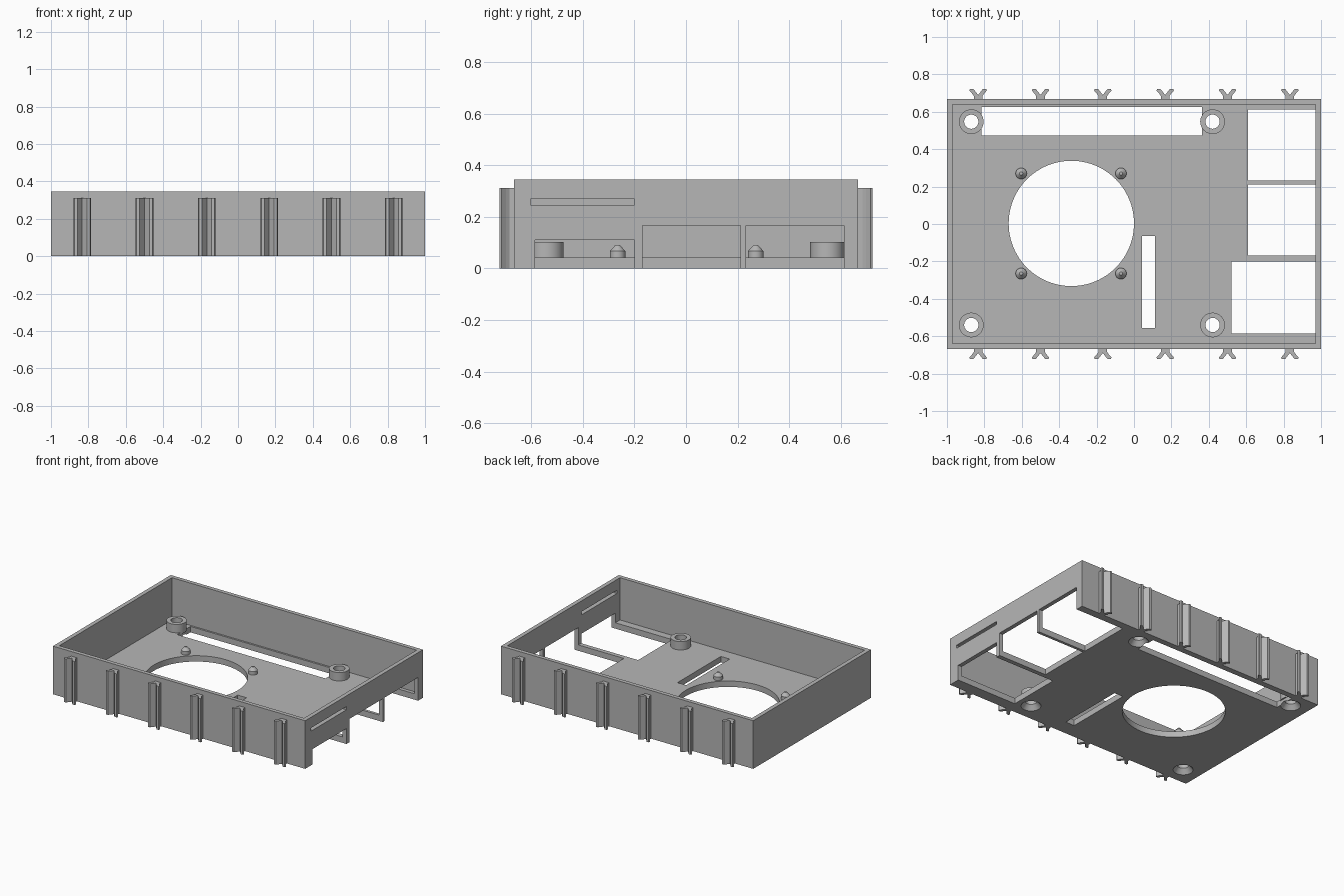
import bpy
import bmesh
from math import radians
from mathutils import Matrix, Vector

cube = bpy.data.objects.get("Cube")
if cube:
    bpy.data.objects.remove(cube, do_unlink=True)

grey = bpy.data.materials.new("plain grey")
grey.use_nodes = True
grey.diffuse_color = (0.47, 0.47, 0.47, 1)
grey.node_tree.nodes["Principled BSDF"].inputs["Base Color"].default_value = grey.diffuse_color


def finish(name, bm):
    bmesh.ops.recalc_face_normals(bm, faces=bm.faces)
    mesh = bpy.data.meshes.new(name)
    bm.to_mesh(mesh)
    bm.free()
    mesh.materials.append(grey)
    ob = bpy.data.objects.new(name, mesh)
    bpy.context.collection.objects.link(ob)
    return ob


def box(name, x0, x1, y0, y1, z0, z1):
    bm = bmesh.new()
    size = Vector((x1 - x0, y1 - y0, z1 - z0))
    centre = Vector((x0 + x1, y0 + y1, z0 + z1)) / 2
    bmesh.ops.create_cube(bm, size=1, matrix=Matrix.Translation(centre) @ Matrix.Diagonal(size).to_4x4())
    return finish(name, bm)


def cone(name, x, y, z0, z1, r0, r1, sides=40):
    bm = bmesh.new()
    bmesh.ops.create_cone(bm, cap_ends=True, segments=sides, radius1=r0, radius2=r1, depth=z1 - z0,
                          matrix=Matrix.Translation((x, y, (z0 + z1) / 2)))
    return finish(name, bm)


def boolean(target, tool, operation="DIFFERENCE"):
    mod = target.modifiers.new("cut", "BOOLEAN")
    mod.operation = operation
    mod.solver = "EXACT"
    mod.object = tool
    bpy.context.view_layer.objects.active = target
    bpy.ops.object.modifier_apply(modifier=mod.name)
    bpy.data.objects.remove(tool, do_unlink=True)


def smooth(ob):
    bpy.ops.object.select_all(action="DESELECT")
    ob.select_set(True)
    bpy.context.view_layer.objects.active = ob
    bpy.ops.object.shade_smooth_by_angle(angle=radians(30))


W, D, H, FLOOR = 1.0, 0.667, 0.345, 0.042

# Open tray
tray = box("tray", -W, W, -D, D, 0, H)
boolean(tray, box("cavity", -0.97, 0.97, -0.638, 0.638, FLOOR, 1))

# Fan hole and floor slots
boolean(tray, cone("fan_cutter", -0.335, 0.003, -0.1, 0.1, 0.335, 0.335, 96))
boolean(tray, box("long_slot_cutter", -0.815, 0.363, 0.473, 0.625, -0.1, 0.1))
boolean(tray, box("short_slot_cutter", 0.042, 0.112, -0.555, -0.063, -0.1, 0.1))

# Port openings through the floor and the side wall
for x, y0, y1, top in ((0.52, -0.585, -0.2, 0.11), (0.61, -0.168, 0.212, 0.167), (0.61, 0.232, 0.612, 0.167)):
    boolean(tray, box("port_cutter", x, 1.1, y0, y1, -0.1, top))
boolean(tray, box("card_slot_cutter", 0.9, 1.1, -0.603, -0.2, 0.245, 0.268))

# Screw bosses with countersunk holes
for x in (-0.87, 0.42):
    for y in (-0.54, 0.547):
        boolean(tray, cone("boss", x, y, FLOOR - 0.01, 0.102, 0.066, 0.066), "UNION")
        boolean(tray, cone("hole_cutter", x, y, -0.1, 0.2, 0.038, 0.038))
        boolean(tray, cone("countersink_cutter", x, y, -0.001, 0.035, 0.066, 0.037))
smooth(tray)

# Locating pins around the fan hole
for side, x in (("right", -0.603), ("left", -0.07)):
    for end, y in (("front", -0.265), ("back", 0.27)):
        bm = bmesh.new()
        for z0, z1, r0, r1 in ((FLOOR - 0.005, 0.067, 0.03, 0.03), (0.067, 0.09, 0.03, 0.009)):
            bmesh.ops.create_cone(bm, cap_ends=True, segments=24, radius1=r0, radius2=r1, depth=z1 - z0,
                                  matrix=Matrix.Translation((x, y, (z0 + z1) / 2)))
        smooth(finish(f"pin_{end}_{side}", bm))

# Forked cable clips along the front and back walls
half = [(0.023, -0.004), (0.023, 0.017), (0.032, 0.03), (0.047, 0.047), (0.042, 0.056), (0.026, 0.056)]
profile = half + [(0, 0.023)] + [(-x, y) for x, y in reversed(half)]
for end, s in (("front", -1), ("back", 1)):
    for i in range(6):
        cx = (i - 2.5) / 3
        bm = bmesh.new()
        face = bm.faces.new([bm.verts.new((cx + x, s * (D + y), 0)) for x, y in profile])
        new = bmesh.ops.extrude_face_region(bm, geom=[face])["geom"]
        bmesh.ops.translate(bm, vec=(0, 0, 0.312), verts=[v for v in new if isinstance(v, bmesh.types.BMVert)])
        finish(f"clip_{end}_{i + 1}", bm)
